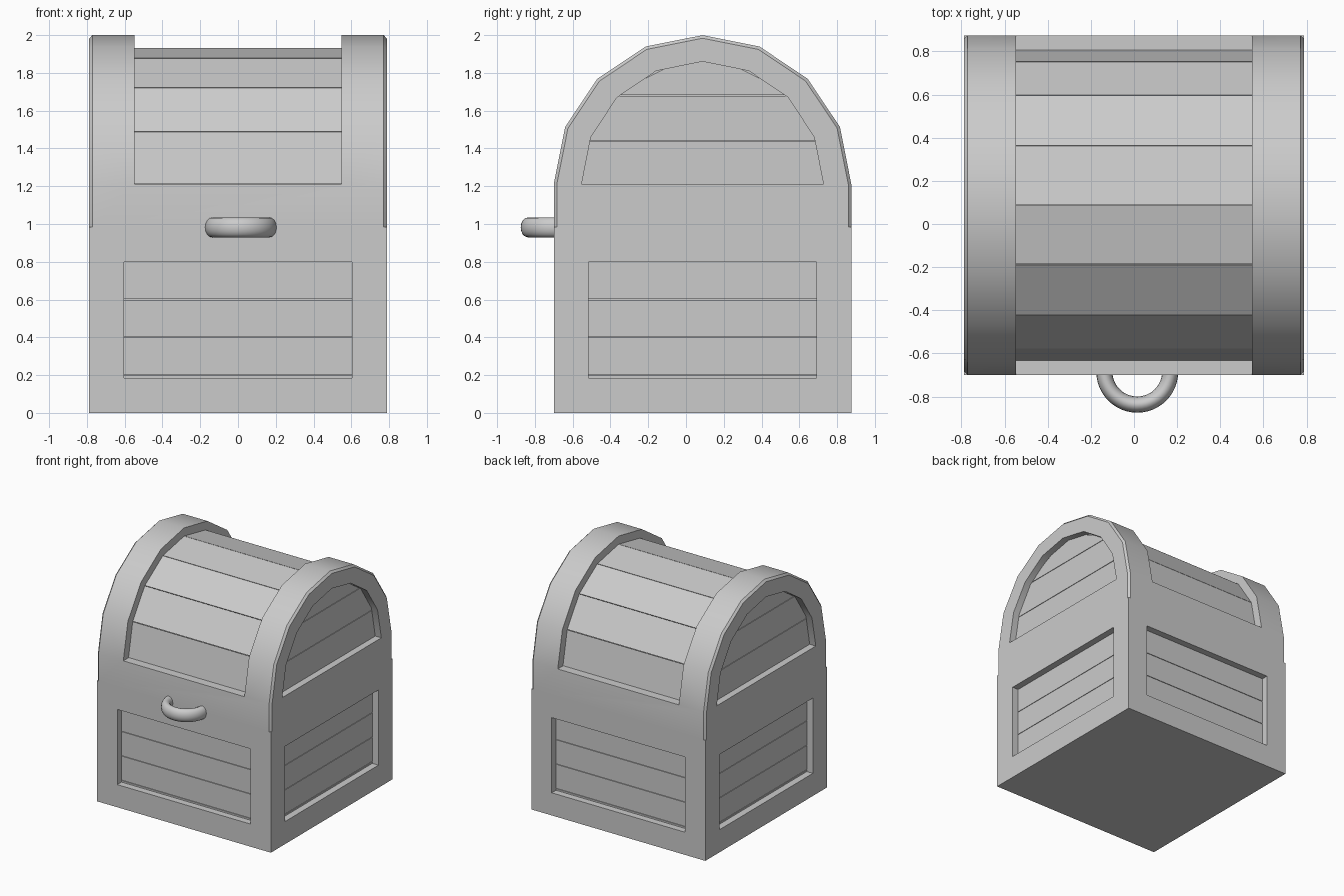
import bpy, bmesh, math
from mathutils import Matrix, Vector

if "Cube" in bpy.data.objects:
    bpy.data.objects.remove(bpy.data.objects["Cube"])

CY = 0.0875           # chest centre in y (handle sticks out in front)
H = 0.7875            # half width of the square chest
SEAM, SPRING = 0.985, 1.212
DEPTH = 0.055         # visible depth of the panels


def arc(r, rz=None):
    """Half of a 16-sided circle in (y, z), from +y over the top to -y."""
    rz = rz or r
    return [(r * math.cos(math.pi * i / 8), SPRING + rz * math.sin(math.pi * i / 8))
            for i in range(9)]


def finish(name, bm):
    bmesh.ops.recalc_face_normals(bm, faces=bm.faces[:])
    me = bpy.data.meshes.new(name)
    bm.to_mesh(me)
    bm.free()
    ob = bpy.data.objects.new(name, me)
    ob.location.y = CY
    bpy.context.collection.objects.link(ob)
    return ob


def add_prism(bm, profile, x0, x1, turn=0):
    """Extrude a (y, z) profile along x, then turn by quarter turns about z."""
    rot = Matrix.Rotation(turn * math.pi / 2, 4, 'Z')
    a = [bm.verts.new(rot @ Vector((x0, y, z))) for y, z in profile]
    b = [bm.verts.new(rot @ Vector((x1, y, z))) for y, z in profile]
    bm.faces.new(a)
    bm.faces.new(b[::-1])
    n = len(a)
    for i in range(n):
        bm.faces.new((a[i], b[i], b[(i + 1) % n], a[(i + 1) % n]))


def trapezoid(w0, w1, z0, z1):
    return [(-w0, z0), (w0, z0), (w1, z1), (-w1, z1)]


# Base box with a sunken panel on each side
bm = bmesh.new()
add_prism(bm, trapezoid(H, H, 0, SEAM), -H, H)
bmesh.ops.recalc_face_normals(bm, faces=bm.faces[:])
sides = [f for f in bm.faces if abs(f.normal.z) < 0.5]
bmesh.ops.inset_individual(bm, faces=sides, thickness=0.185, use_even_offset=True)
ret = bmesh.ops.extrude_discrete_faces(bm, faces=sides)
for f in ret['faces']:
    f.normal_update()
    bmesh.ops.translate(bm, verts=f.verts[:], vec=f.normal * -(DEPTH + 0.01))
finish("base", bm)

# Base planks, three rows plus a sliver on all four sides
bm = bmesh.new()
rows = [0.182, 0.2, 0.4, 0.6, 0.803]
for k in range(4):
    for z0, z1 in zip(rows, rows[1:]):
        add_prism(bm, trapezoid(0.605, 0.605, z0 + 0.002, z1 - 0.002),
                  H - DEPTH - 0.03, H - DEPTH, k)
finish("base_planks", bm)

# Lid: arched block with small chamfers along both end outlines
bm = bmesh.new()
add_prism(bm, [(H, SEAM)] + arc(H) + [(-H, SEAM)], -H, H)
bmesh.ops.recalc_face_normals(bm, faces=bm.faces[:])
rim = [e for e in bm.edges
       if abs(e.verts[0].co.x - e.verts[1].co.x) < 1e-5
       and max(v.co.z for v in e.verts) > SEAM + 0.01]
bmesh.ops.bevel(bm, geom=rim, offset=0.016, segments=1, affect='EDGES', profile=0.5)
lid = finish("lid", bm)

# Cutters: band over the barrel, and an arched recess in each end
bm = bmesh.new()
add_prism(bm, arc(0.705) + arc(0.95)[::-1], -0.548, 0.548)
cutters = [finish("barrel_cutter", bm)]
for s in (-1, 1):
    bm = bmesh.new()
    add_prism(bm, arc(0.64, 0.648), s * (H - DEPTH - 0.01), s * (H + 0.1))
    cutters.append(finish("end_cutter", bm))
for c in cutters:
    mod = lid.modifiers.new("cut", 'BOOLEAN')
    mod.operation = 'DIFFERENCE'
    mod.solver = 'EXACT'
    mod.object = c
bpy.context.view_layer.objects.active = lid
lid.select_set(True)
for m in [m.name for m in lid.modifiers]:
    bpy.ops.object.modifier_apply(modifier=m)
for c in cutters:
    bpy.data.objects.remove(c)
bpy.ops.object.shade_smooth_by_angle(angle=math.radians(30))
lid.select_set(False)

# Barrel planks, one per facet with hairline gaps
bm = bmesh.new()
outer, inner = arc(0.72), arc(0.69)
for i in range(8):
    def mix(p, q, t):
        return (p[0] + (q[0] - p[0]) * t, p[1] + (q[1] - p[1]) * t)
    a, b = outer[i], outer[i + 1]
    c, d = inner[i + 1], inner[i]
    e = 0.006
    add_prism(bm, [mix(a, b, e), mix(a, b, 1 - e), mix(c, d, e), mix(c, d, 1 - e)],
              -0.55, 0.55)
finish("barrel_planks", bm)

# Planks in the arched ends
bm = bmesh.new()
for w0, w1, z0, z1 in [(0.65, 0.63, 1.208, 1.44), (0.63, 0.51, 1.44, 1.68),
                       (0.48, 0.1, 1.68, 1.875)]:
    for k in (0, 2):
        add_prism(bm, trapezoid(w0, w1, z0 + 0.002, z1 - 0.002),
                  H - DEPTH - 0.03, H - DEPTH, k)
finish("end_planks", bm)

# Ring handle, half sunk into the front
bpy.ops.mesh.primitive_torus_add(major_radius=0.1525, minor_radius=0.0375,
                                 major_segments=48, minor_segments=16,
                                 location=(0.015, -0.685, 0.982))
handle = bpy.context.object
handle.name = "ring_handle"
handle.scale.z = 1.4
bpy.ops.object.shade_smooth()
